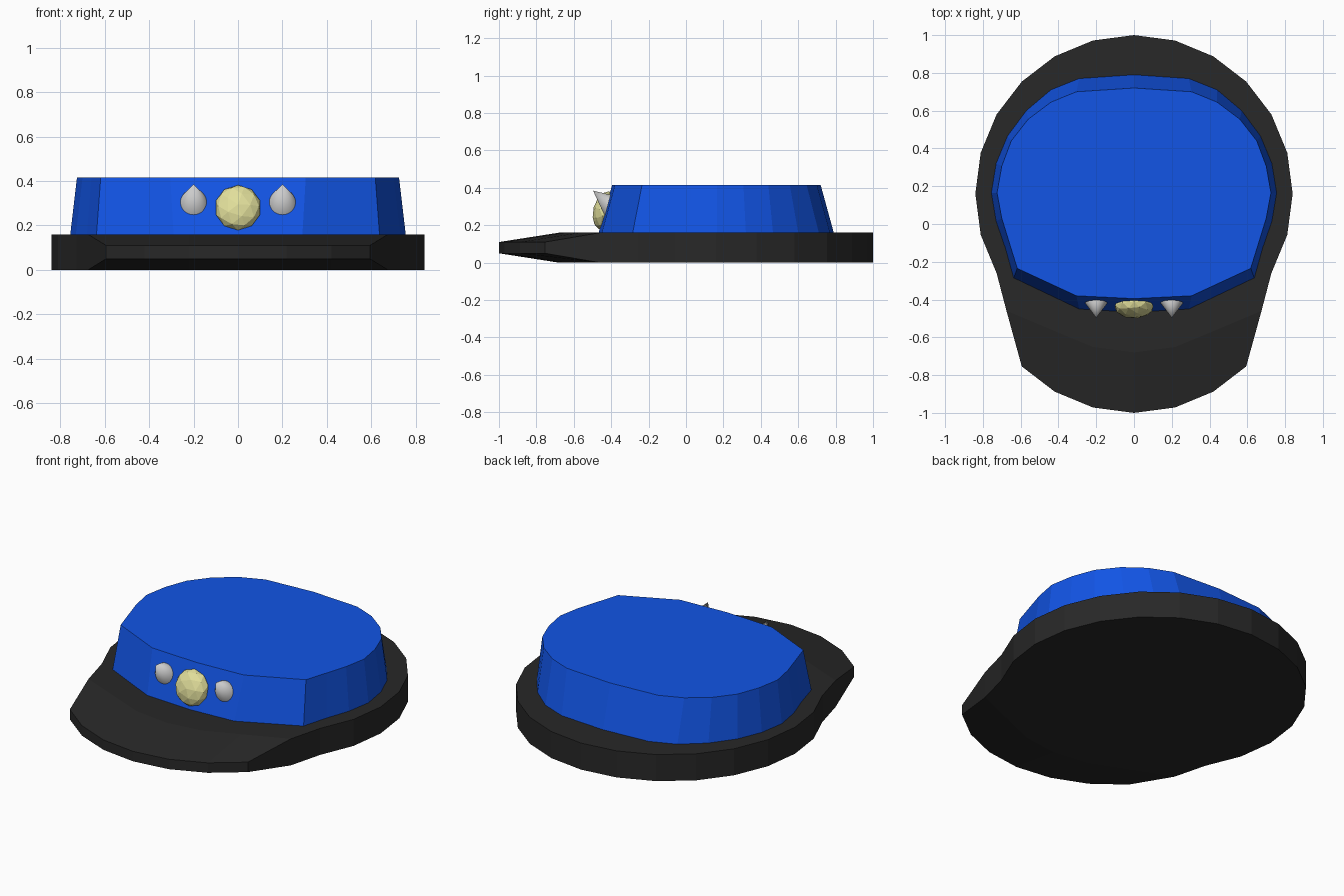
import bpy, bmesh, math
from mathutils import Matrix, Vector

if "Cube" in bpy.data.objects:
    bpy.data.objects.remove(bpy.data.objects["Cube"])


def paint(obj, name, rgb):
    mat = bpy.data.materials.new(name)
    mat.diffuse_color = (*rgb, 1)
    mat.use_nodes = True
    mat.node_tree.nodes["Principled BSDF"].inputs["Base Color"].default_value = mat.diffuse_color
    obj.data.materials.append(mat)


def finish(bm, name, rgb=None):
    bmesh.ops.recalc_face_normals(bm, faces=bm.faces)
    mesh = bpy.data.meshes.new(name)
    bm.to_mesh(mesh)
    bm.free()
    obj = bpy.data.objects.new(name, mesh)
    bpy.context.collection.objects.link(obj)
    if rgb:
        paint(obj, name + "_colour", rgb)
    return obj


def mirrored(half):
    # half outline runs back to front, first and last point on x = 0
    return half + [(-x, y) for x, y in half[-2:0:-1]]


def loft(bm, low, high, z0, z1):
    a = [bm.verts.new((x, y, z0)) for x, y in low]
    b = [bm.verts.new((x, y, z1)) for x, y in high]
    n = len(a)
    faces = [bm.faces.new((a[i], a[(i + 1) % n], b[(i + 1) % n], b[i])) for i in range(n)]
    bm.faces.new(a)
    bm.faces.new(b)
    return faces


# Brim: 24-sided disc, its front faces drawn out into a thinner visor
arc = [(0.84 * math.sin(i * math.pi / 12), 0.16 + 0.84 * math.cos(i * math.pi / 12))
       for i in range(13)]
arc[9] = (0.675, -0.46)
bm = bmesh.new()
sides = loft(bm, mirrored(arc), mirrored(arc), 0, 0.16)
front = sides[9:15]
ext = bmesh.ops.extrude_face_region(bm, geom=front)
bmesh.ops.delete(bm, geom=front, context='FACES_ONLY')
for v in [g for g in ext["geom"] if isinstance(g, bmesh.types.BMVert)]:
    if abs(v.co.x) > 0.6:
        v.co.x = math.copysign(0.594, v.co.x)
        v.co.y = -0.754
    else:
        v.co.y -= 0.32
    v.co.z = 0.05 if v.co.z < 0.08 else 0.11
finish(bm, "brim", (0.021, 0.021, 0.021))

# Crown: tapered, with a flatter front panel
low = [(0, 0.79), (0.29, 0.77), (0.44, 0.71), (0.57, 0.6), (0.67, 0.465), (0.73, 0.32),
       (0.755, 0.165), (0.73, 0.015), (0.68, -0.13), (0.637, -0.285), (0.29, -0.45), (0, -0.467)]
high = [(0, 0.72), (0.305, 0.7), (0.44, 0.645), (0.56, 0.555), (0.65, 0.44), (0.7, 0.307),
        (0.725, 0.165), (0.7, 0.03), (0.66, -0.1), (0.618, -0.235), (0.305, -0.38), (0, -0.395)]
bm = bmesh.new()
loft(bm, mirrored(low), mirrored(high), 0.16, 0.415)
finish(bm, "crown", (0.006, 0.09, 0.79))

# Badge: faceted flattened ball with its pole facing out of the crown wall
bpy.ops.mesh.primitive_ico_sphere_add(subdivisions=2, radius=0.105, location=(0, -0.438, 0.28),
                                      rotation=(math.radians(75), 0, 0))
badge = bpy.context.object
badge.name = "badge"
badge.scale = (1, 1, 0.55)
paint(badge, "badge_colour", (0.76, 0.74, 0.33))

# Studs: smooth slanted cones, base along the crown wall, tip forward and up
for side, label in ((-1, "left"), (1, "right")):
    tip = Vector((side * 0.2, -0.497, 0.385))
    base = Vector((side * 0.2, -0.418, 0.305))
    bm = bmesh.new()
    place = Matrix.Translation(base) @ Matrix.Rotation(math.radians(75), 4, 'X')
    ring = bmesh.ops.create_circle(bm, segments=32, radius=0.059, cap_ends=True, matrix=place)["verts"]
    rim = list(bm.edges)
    peak = bm.verts.new(tip)
    for e in rim:
        bm.faces.new((e.verts[0], e.verts[1], peak)).smooth = True
    finish(bm, label + "_stud")
